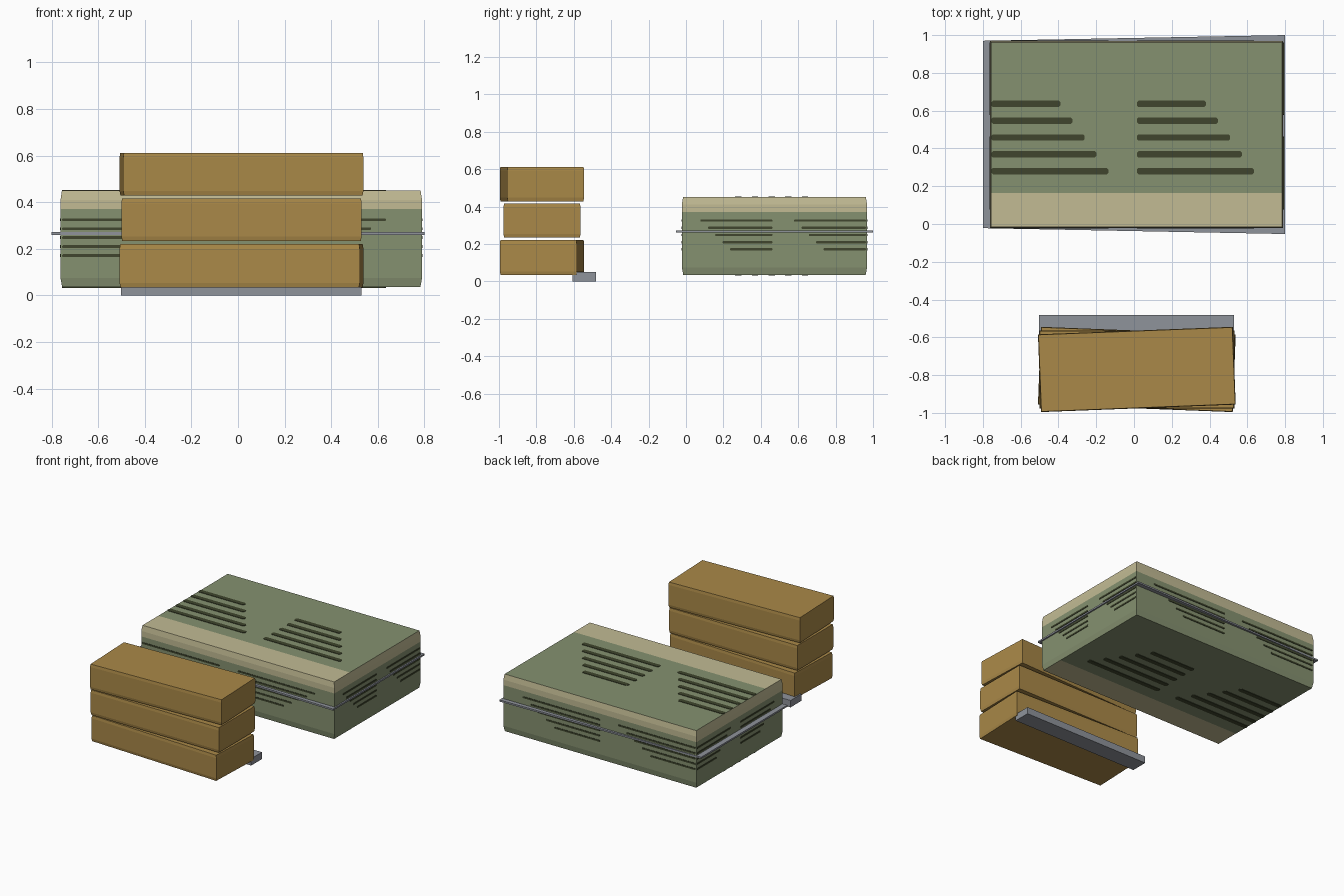
import bpy, bmesh, math
from mathutils import Vector, Matrix

if "Cube" in bpy.data.objects:
    bpy.data.objects.remove(bpy.data.objects["Cube"])


def mat(name, rgb):
    m = bpy.data.materials.new(name)
    m.diffuse_color = (*rgb, 1)
    m.use_nodes = True
    m.node_tree.nodes["Principled BSDF"].inputs["Base Color"].default_value = m.diffuse_color
    return m


GREEN = mat("sage green", (0.235, 0.283, 0.162))
CREAM = mat("cream", (0.539, 0.497, 0.296))
TAN = mat("cardboard tan", (0.402, 0.250, 0.065))
GREY = mat("steel grey", (0.275, 0.292, 0.328))
DARK = mat("dark olive", (0.050, 0.060, 0.026))


def finish(name, bm, *mats):
    bmesh.ops.recalc_face_normals(bm, faces=bm.faces)
    me = bpy.data.meshes.new(name)
    bm.to_mesh(me)
    bm.free()
    ob = bpy.data.objects.new(name, me)
    bpy.context.collection.objects.link(ob)
    for m in mats:
        me.materials.append(m)
    return ob


def loft(bm, rings):
    """Stack closed rings of points and cap both ends."""
    vs = [[bm.verts.new(p) for p in r] for r in rings]
    n = len(vs[0])
    for a, b in zip(vs, vs[1:]):
        for i in range(n):
            j = (i + 1) % n
            bm.faces.new((a[i], a[j], b[j], b[i]))
    bm.faces.new(vs[0])
    bm.faces.new(vs[-1])


def rect(x0, x1, y0, y1, z, inset=0):
    x0, x1, y0, y1 = x0 + inset, x1 - inset, y0 + inset, y1 - inset
    return [(x0, y0, z), (x1, y0, z), (x1, y1, z), (x0, y1, z)]


# large green crate: slightly drawn-in top and bottom, cream upper and front bands
X0, X1, Y0, Y1, Z0, Z1 = -0.762, 0.79, -0.022, 0.968, 0.035, 0.45
bm = bmesh.new()
loft(bm, [rect(X0, X1, Y0, Y1, z, i) for z, i in
          ((Z0, 0.007), (0.075, 0), (0.37, 0), (0.41, 0), (Z1, 0.006))])
bmesh.ops.bisect_plane(bm, geom=bm.verts[:] + bm.edges[:] + bm.faces[:],
                       plane_co=(0, 0.165, 0), plane_no=(0, 1, 0))
bm.normal_update()
for f in bm.faces:
    c = f.calc_center_median()
    level = abs(f.normal.z) > 0.9
    f.material_index = int((level and c.y < 0.165) or (not level and c.z > 0.37))
finish("crate", bm, GREEN, CREAM)


# painted stripes: two groups of five on every face
def stripes(name, spans, vs, half, place):
    bm = bmesh.new()
    for (a, b), v in zip(spans, vs):
        outline = [(a, v - half / 2), (a + half / 2, v - half), (b - half / 2, v - half),
                   (b, v - half / 2), (b, v + half / 2), (b - half / 2, v + half),
                   (a + half / 2, v + half), (a, v + half / 2)]
        loft(bm, [[place(p, q, d) for p, q in outline] for d in (-0.001, 0.003)])
    finish(name, bm, DARK)


lengths = [0.62 - 0.0635 * i for i in range(5)]
x_spans = [(s, s + n) for s in (-0.755, 0.015) for n in lengths]
y_spans = [(e - n * 0.62, e) for e in (0.462, 0.962) for n in lengths]
ys = [0.28 + 0.089 * i for i in range(5)] * 2
zs = [0.325 - 0.0385 * i for i in range(5)] * 2
stripes("top_stripes", x_spans, ys, 0.017, lambda p, q, d: (p, q, Z1 + d))
stripes("bottom_stripes", x_spans, ys, 0.017, lambda p, q, d: (p, q, Z0 - d))
stripes("front_stripes", x_spans, zs, 0.006, lambda p, q, d: (p, Y0 - d, q))
stripes("back_stripes", x_spans, zs, 0.006, lambda p, q, d: (p, Y1 + d, q))
stripes("left_stripes", y_spans, zs, 0.006, lambda p, q, d: (X0 - d, p, q))
stripes("right_stripes", y_spans, zs, 0.006, lambda p, q, d: (X1 + d, p, q))

# thin strap sheet around the crate, wider at the right end
bm = bmesh.new()
loft(bm, [[(-0.80, -0.022, z), (0.80, -0.053, z), (0.80, 1.0, z), (-0.80, 0.97, z)]
          for z in (0.26, 0.272)])
finish("strap", bm, GREY)

# stack of three cartons, bottom and top ones twisted opposite ways
for name, z0, z1, turn in (("bottom_carton", 0.033, 0.22, -2.2),
                           ("middle_carton", 0.233, 0.415, 0),
                           ("top_carton", 0.428, 0.612, 2.2)):
    bm = bmesh.new()
    loft(bm, [rect(-0.516, 0.516, -0.206, 0.206, z, i) for z, i in
              ((z0, 0.004), (z0 + 0.02, 0), (z1 - 0.02, 0), (z1, 0.003))])
    bm.transform(Matrix.Translation((0.015, -0.77, 0)) @
                 Matrix.Rotation(math.radians(turn), 4, 'Z'))
    finish(name, bm, TAN)

# metal bar under the back edge of the stack
bm = bmesh.new()
loft(bm, [rect(-0.503, 0.53, -0.606, -0.482, z) for z in (0, 0.05)])
finish("base_bar", bm, GREY)
